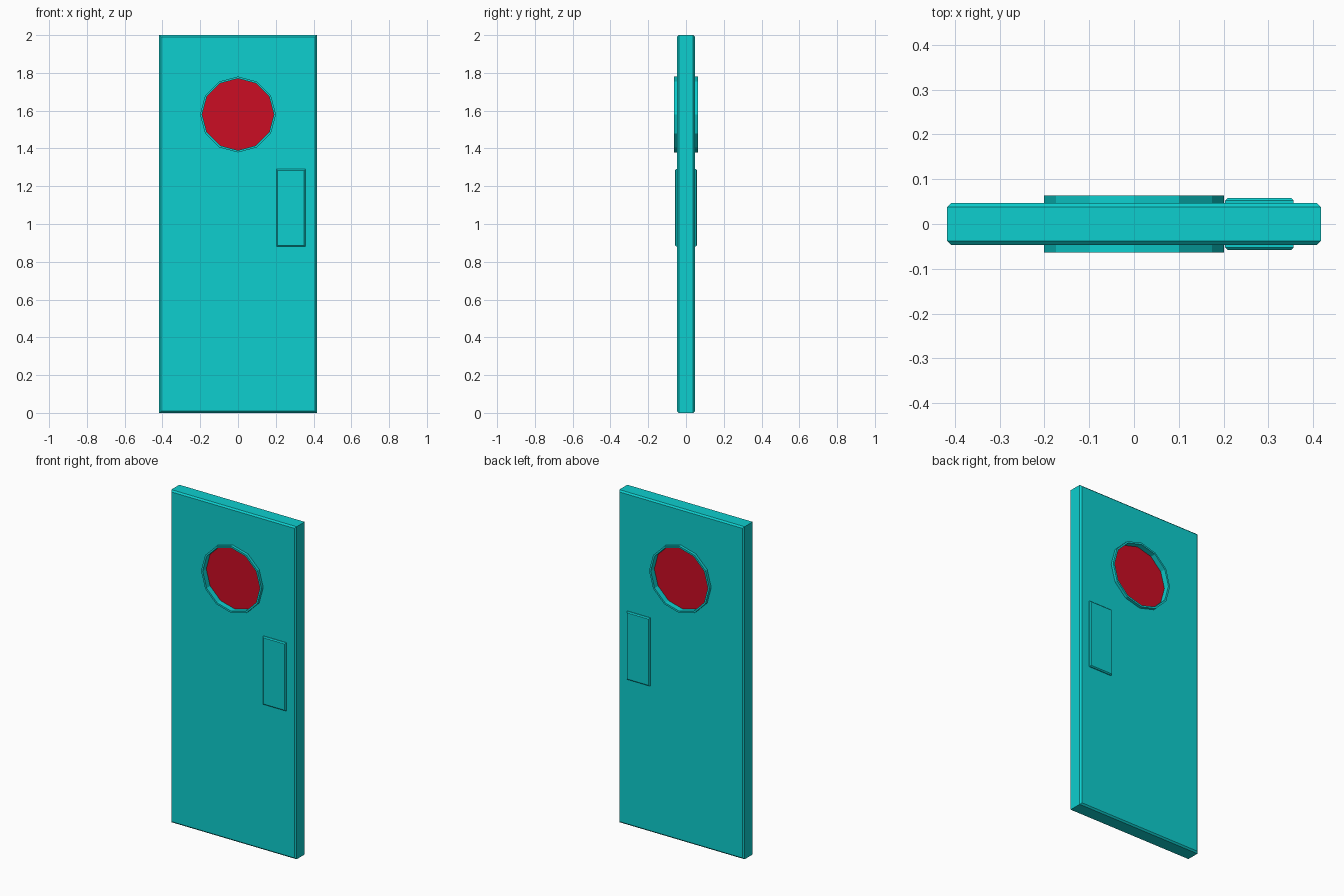
import bpy, bmesh
from math import pi
from mathutils import Matrix

if "Cube" in bpy.data.objects:
    bpy.data.objects.remove(bpy.data.objects["Cube"], do_unlink=True)


def material(name, rgb):
    mat = bpy.data.materials.new(name)
    mat.use_nodes = True
    mat.diffuse_color = (*rgb, 1)
    mat.node_tree.nodes["Principled BSDF"].inputs["Base Color"].default_value = (*rgb, 1)
    return mat


teal = material("teal paint", (0.004, 0.62, 0.62))
red = material("red glass", (0.6, 0.004, 0.017))

WINDOW_Z = 1.58
SIDES = 12


def finish(name, bm, mat):
    bmesh.ops.recalc_face_normals(bm, faces=bm.faces)
    mesh = bpy.data.meshes.new(name)
    bm.to_mesh(mesh)
    bm.free()
    mesh.materials.append(mat)
    obj = bpy.data.objects.new(name, mesh)
    bpy.context.collection.objects.link(obj)
    return obj


def panel(name, centre, size, chamfer, mat):
    """Box whose front and back rims are chamfered, with square outline corners."""
    bm = bmesh.new()
    bmesh.ops.create_cube(bm, size=1, matrix=Matrix.Translation(centre) @ Matrix.Diagonal((*size, 1)))
    rims = [e for e in bm.edges if abs(e.verts[0].co.y - e.verts[1].co.y) < size[1] / 2]
    bmesh.ops.bevel(bm, geom=rims, offset=chamfer, segments=1, affect='EDGES')
    return finish(name, bm, mat)


def disc(name, radius, half_depth, mat):
    """Twelve-sided disc facing front and back at the window centre."""
    bm = bmesh.new()
    bmesh.ops.create_cone(bm, cap_ends=True, segments=SIDES, radius1=radius, radius2=radius,
                          depth=2 * half_depth,
                          matrix=Matrix.Translation((0, 0, WINDOW_Z)) @ Matrix.Rotation(pi / 2, 4, 'X'))
    return finish(name, bm, mat)


def cut(target, cutter):
    """Cut a hole and remove the cutter."""
    cutter.hide_render = True
    mod = target.modifiers.new("hole", 'BOOLEAN')
    mod.operation = 'DIFFERENCE'
    mod.solver = 'EXACT'
    mod.object = cutter
    bpy.context.view_layer.objects.active = target
    bpy.ops.object.modifier_apply(modifier=mod.name)
    bpy.data.objects.remove(cutter, do_unlink=True)


# Door slab with a window opening
slab = panel("door_slab", (0, 0, 1), (0.834, 0.094, 2), 0.009, teal)
cut(slab, disc("opening_cutter", 0.195, 0.2, teal))

# Raised window frame, open through the middle
frame = disc("window_frame", 0.201, 0.064, teal)
cut(frame, disc("frame_cutter", 0.19, 0.2, teal))

# Recessed round glass
disc("window_glass", 0.192, 0.03, red)

# Push plates on both faces
for name, side in (("front_push_plate", -1), ("back_push_plate", 1)):
    panel(name, (0.28, side * 0.043, 1.085), (0.153, 0.03, 0.41), 0.006, teal)
